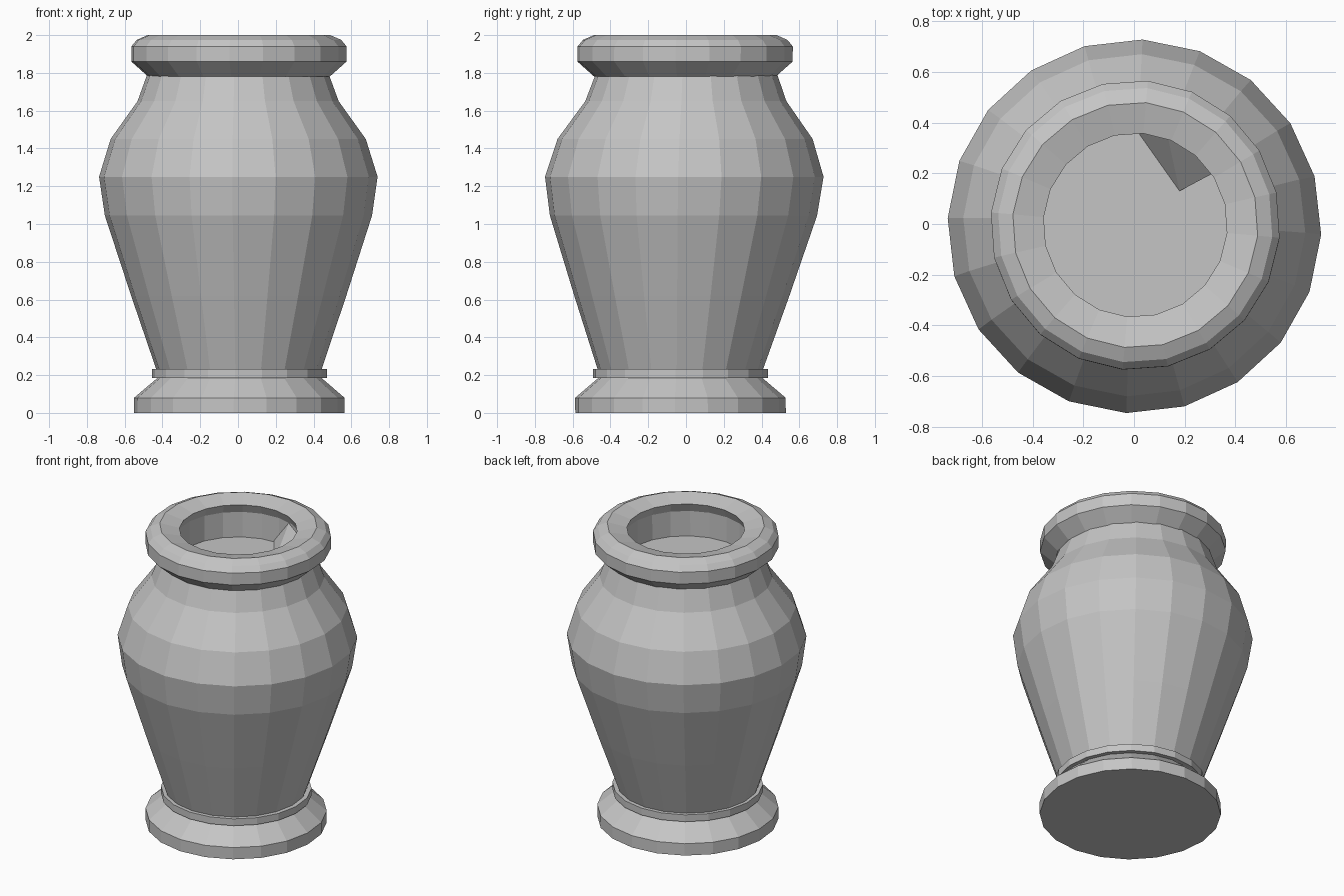
import bpy
import bmesh
from math import cos, sin, radians, tau

SIDES = 20

cube = bpy.data.objects.get("Cube")
if cube:
    bpy.data.objects.remove(cube, do_unlink=True)

# One plain stone colour
stone = bpy.data.materials.new("grey_stone")
stone.use_nodes = True
colour = (0.56, 0.56, 0.56, 1)
stone.diffuse_color = colour
bsdf = next(n for n in stone.node_tree.nodes if n.type == 'BSDF_PRINCIPLED')
bsdf.inputs["Base Color"].default_value = colour
bsdf.inputs["Roughness"].default_value = 0.8


def add_object(name, bm):
    mesh = bpy.data.meshes.new(name)
    bm.to_mesh(mesh)
    bm.free()
    mesh.materials.append(stone)
    obj = bpy.data.objects.new(name, mesh)
    bpy.context.collection.objects.link(obj)
    return obj


def turned_part(name, profile, centre_low, centre_high, turn,
                cap_start=True, cap_end=True):
    """Flat-sided lathe of (radius, z) points, its axis leaning between two centres."""
    bm = bmesh.new()
    z_low = min(z for r, z in profile)
    z_high = max(z for r, z in profile)
    rings = []
    for r, z in profile:
        t = (z - z_low) / (z_high - z_low)
        cx, cy = (a + (b - a) * t for a, b in zip(centre_low, centre_high))
        angles = [tau * i / SIDES + radians(turn) for i in range(SIDES)]
        rings.append([bm.verts.new((cx + r * cos(a), cy + r * sin(a), z))
                      for a in angles])
    for low, high in zip(rings, rings[1:]):
        for i in range(SIDES):
            j = (i + 1) % SIDES
            bm.faces.new((low[i], low[j], high[j], high[i]))
    if cap_start:
        bm.faces.new(rings[0][::-1])
    if cap_end:
        bm.faces.new(rings[-1])
    return add_object(name, bm)


# Flared foot with a solid underside
turned_part("foot", [(0.558, 0), (0.558, 0.08), (0.435, 0.185)],
            (0.006, -0.029), (0.008, -0.03), -3)

# Narrow collar between foot and body
turned_part("collar", [(0.464, 0.185), (0.464, 0.232)],
            (0.008, -0.03), (0.008, -0.03), -3)

# Tapered belly, shoulder and neck
turned_part("body",
            [(0.438, 0.23), (0.57, 0.62), (0.708, 1.045), (0.738, 1.25),
             (0.676, 1.45), (0.533, 1.65), (0.482, 1.79)],
            (0.005, -0.03), (0.0, 0.002), -2.5, False, False)

# Heavy rim, overhanging mouth and shallow floor
turned_part("rim",
            [(0.482, 1.78), (0.572, 1.86), (0.572, 1.94), (0.543, 1.975),
             (0.485, 2.0), (0.363, 1.97), (0.39, 1.91), (0.39, 1.74)],
            (0.005, -0.006), (0.005, -0.004), -5, False, True)

# Tilted chip of floor leaning on the inner wall
chip = bmesh.new()
chip.faces.new([chip.verts.new(p) for p in
                ((0, 0.385, 1.745), (0.18, 0.13, 1.745),
                 (0.33, 0.21, 1.91), (0.13, 0.36, 1.91))])
bmesh.ops.triangulate(chip, faces=chip.faces[:])
add_object("floor_chip", chip)
